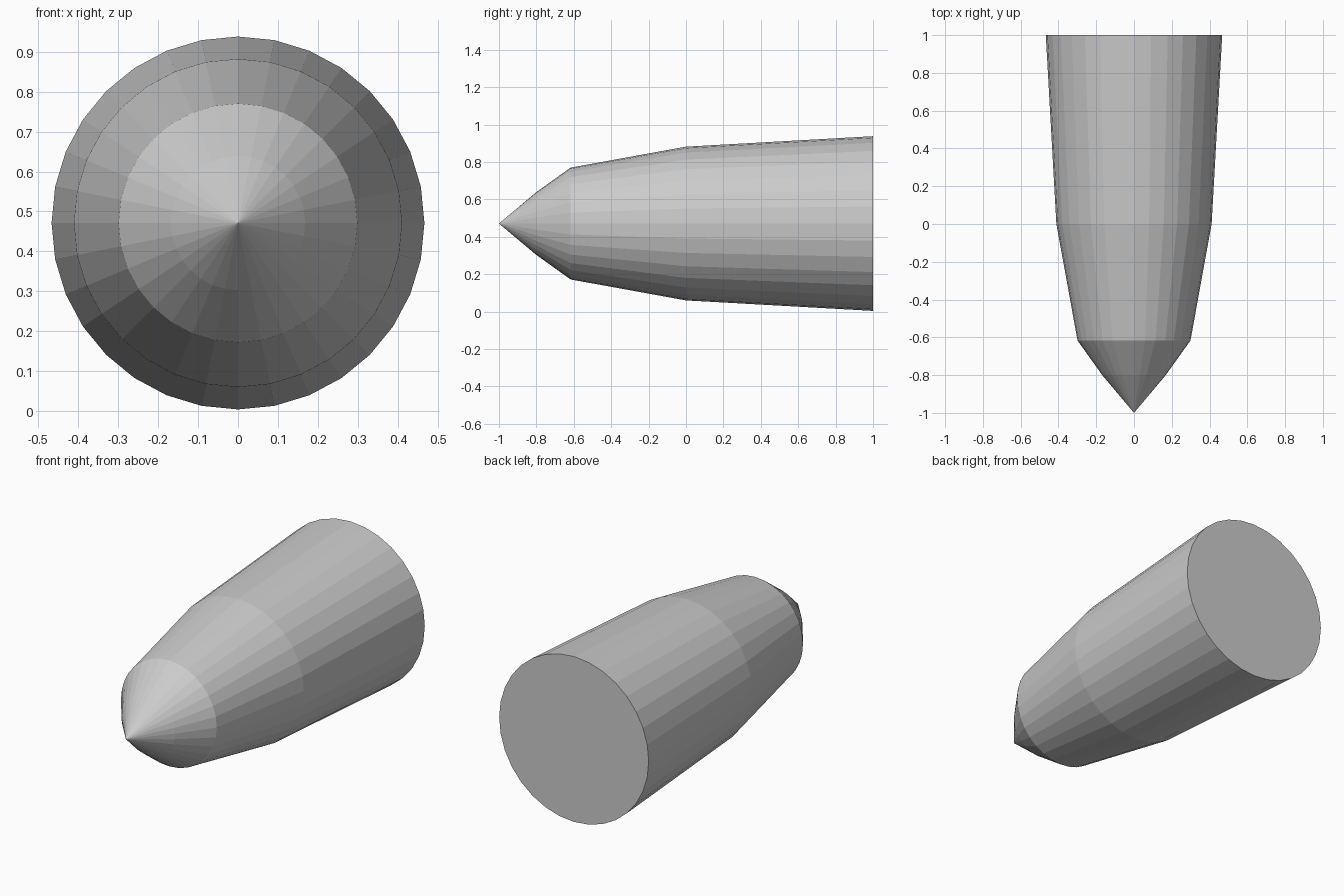
import bpy, bmesh
from math import sin, cos, tau

if "Cube" in bpy.data.objects:
    bpy.data.objects.remove(bpy.data.objects["Cube"])

SIDES = 32
CENTRE_Z = 0.471
TIP_Y = -1.0
# profile from nose to tail: (y, radius)
PROFILE = [(-0.80, 0.168), (-0.617, 0.299), (0.0, 0.411), (1.0, 0.467)]

bm = bmesh.new()


def ring(y, r):
    return [bm.verts.new((r * sin(tau * i / SIDES), y, CENTRE_Z + r * cos(tau * i / SIDES)))
            for i in range(SIDES)]


rings = [ring(y, r) for y, r in PROFILE]
tip = bm.verts.new((0, TIP_Y, CENTRE_Z))

# pointed nose
for i in range(SIDES):
    bm.faces.new((tip, rings[0][i], rings[0][(i + 1) % SIDES]))

# tapered body bands
for a, b in zip(rings, rings[1:]):
    for i in range(SIDES):
        j = (i + 1) % SIDES
        bm.faces.new((a[i], b[i], b[j], a[j]))

# flat tail cap
bm.faces.new(rings[-1])
bmesh.ops.recalc_face_normals(bm, faces=bm.faces)

mesh = bpy.data.meshes.new("pointed_body")
bm.to_mesh(mesh)
bm.free()
bpy.context.collection.objects.link(bpy.data.objects.new("pointed_body", mesh))
